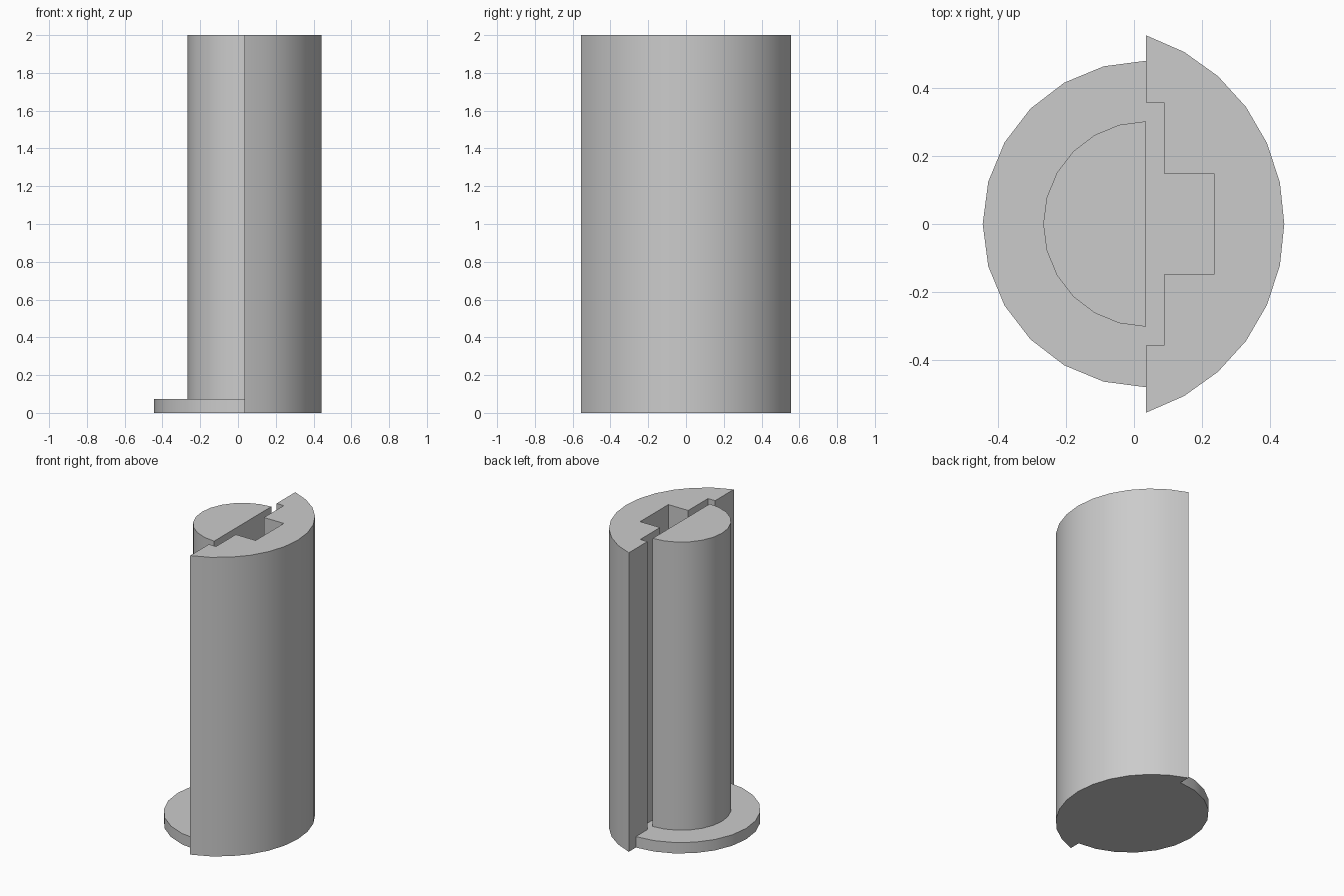
import bpy, bmesh
from math import radians, sin, cos, atan2, hypot

cube = bpy.data.objects.get("Cube")
if cube:
    bpy.data.objects.remove(cube)

SPLIT = 0.035      # plane where the two halves meet
HEIGHT = 2.0
FLANGE = 0.073     # flange thickness and slot floor level
SEGMENTS = 12

grey = bpy.data.materials.new("plain_grey")
grey.use_nodes = True
colour = (0.6, 0.6, 0.6, 1)
grey.diffuse_color = colour
grey.node_tree.nodes["Principled BSDF"].inputs["Base Color"].default_value = colour


def arc(cx, radius, start, end):
    """Points along an arc centred on (cx, 0), angles in radians."""
    angles = [start + (end - start) * i / SEGMENTS for i in range(SEGMENTS + 1)]
    return [(cx + radius * cos(a), radius * sin(a)) for a in angles]


def prism(name, outline, bottom, top):
    """Extrude a closed outline upwards."""
    bm = bmesh.new()
    face = bm.faces.new([bm.verts.new((x, y, bottom)) for x, y in outline])
    result = bmesh.ops.extrude_face_region(bm, geom=[face])
    raised = [v for v in result["geom"] if isinstance(v, bmesh.types.BMVert)]
    bmesh.ops.translate(bm, verts=raised, vec=(0, 0, top - bottom))
    bmesh.ops.recalc_face_normals(bm, faces=bm.faces)
    mesh = bpy.data.meshes.new(name)
    bm.to_mesh(mesh)
    bm.free()
    mesh.materials.append(grey)
    obj = bpy.data.objects.new(name, mesh)
    bpy.context.collection.objects.link(obj)
    return obj


def smooth(obj):
    bpy.ops.object.select_all(action='DESELECT')
    obj.select_set(True)
    bpy.context.view_layer.objects.active = obj
    bpy.ops.object.shade_smooth_by_angle(angle=radians(30))


# Outer shell: a shallow circular segment with pointed edges
tip, bulge = 0.555, 0.442
depth = bulge - SPLIT
radius = (depth ** 2 + tip ** 2) / (2 * depth)
centre = bulge - radius
half_angle = atan2(tip, SPLIT - centre)
shell = prism("outer_shell", arc(centre, radius, -half_angle, half_angle), 0, HEIGHT)

# Stepped slot, closed at the bottom
half = [(-0.1, 0.358), (0.088, 0.358), (0.088, 0.149), (0.235, 0.149)]
slot_outline = half + [(x, -y) for x, y in reversed(half)]
cutter = prism("slot_cutter", slot_outline, FLANGE, HEIGHT + 0.1)
cutter.hide_render = True
cut = shell.modifiers.new("slot", 'BOOLEAN')
cut.operation = 'DIFFERENCE'
cut.solver = 'EXACT'
cut.object = cutter
bpy.context.view_layer.objects.active = shell
bpy.ops.object.modifier_apply(modifier=cut.name)
bpy.data.objects.remove(cutter)

# Half-round core standing on a half-round flange
flange = prism("base_flange", arc(SPLIT, 0.48, radians(90), radians(270)), 0, FLANGE)
core = prism("half_round_core", arc(SPLIT, 0.302, radians(90), radians(270)), FLANGE, HEIGHT)

for part in (shell, flange, core):
    smooth(part)
